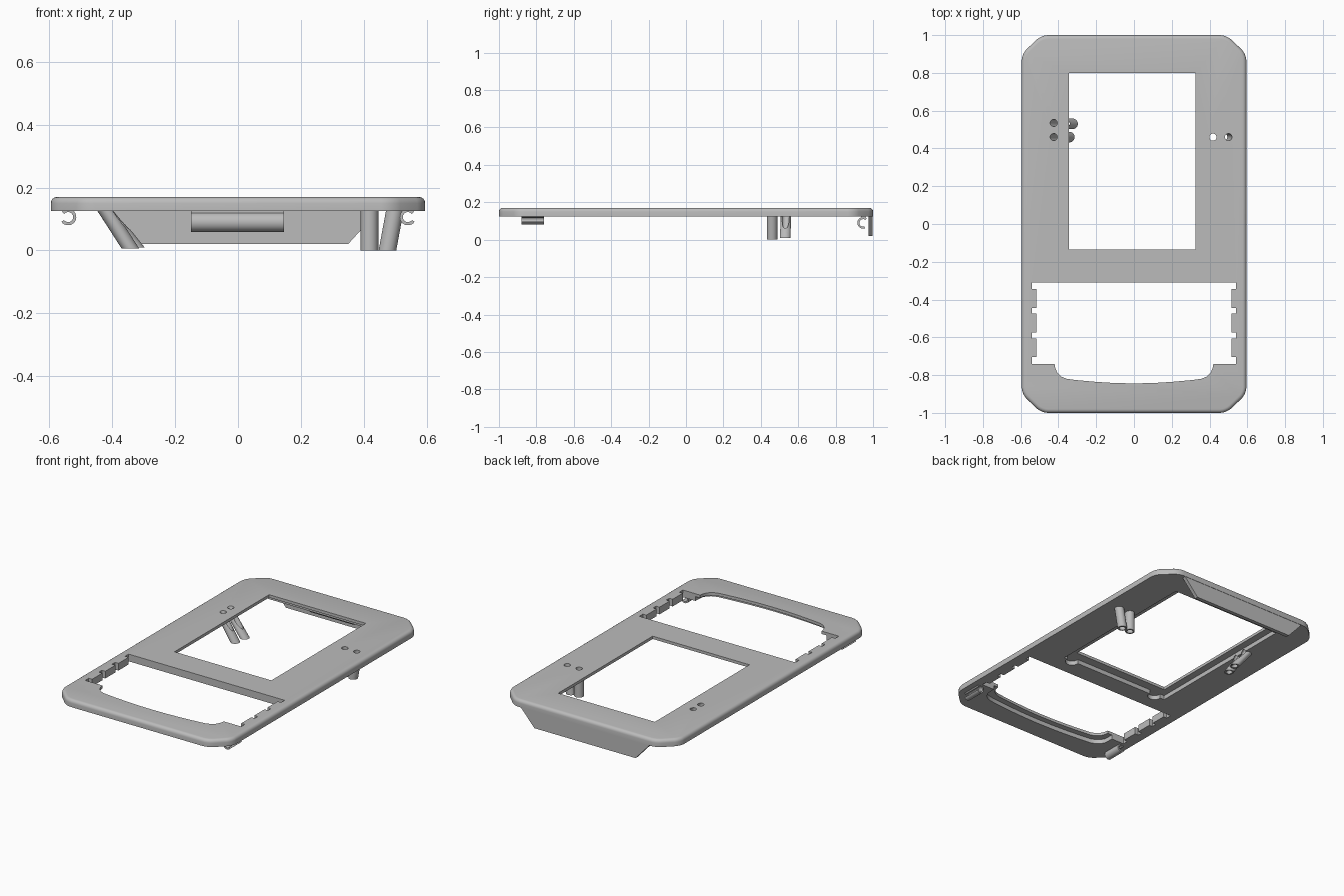
import bpy, bmesh, math
from mathutils import Vector

if "Cube" in bpy.data.objects:
    bpy.data.objects.remove(bpy.data.objects["Cube"])

grey = bpy.data.materials.new("light grey")
grey.use_nodes = True
COLOUR = (0.5, 0.5, 0.5, 1)
grey.diffuse_color = COLOUR
grey.node_tree.nodes["Principled BSDF"].inputs["Base Color"].default_value = COLOUR

BOTTOM, TOP, LIP = 0.125, 0.17, 0.152


def finish(name, bm):
    bmesh.ops.recalc_face_normals(bm, faces=bm.faces)
    mesh = bpy.data.meshes.new(name)
    bm.to_mesh(mesh)
    bm.free()
    mesh.materials.append(grey)
    ob = bpy.data.objects.new(name, mesh)
    bpy.context.collection.objects.link(ob)
    return ob


def extrude(bm, points, shift):
    """Sweep a closed outline of 3D points along a vector."""
    face = bm.faces.new([bm.verts.new(p) for p in points])
    new = bmesh.ops.extrude_face_region(bm, geom=[face], use_keep_orig=True)["geom"]
    bmesh.ops.translate(bm, vec=shift, verts=[g for g in new if isinstance(g, bmesh.types.BMVert)])


def prism(name, outline, z0, z1):
    bm = bmesh.new()
    extrude(bm, [(x, y, z0) for x, y in outline], (0, 0, z1 - z0))
    return finish(name, bm)


def mirrored(half):
    """Complete an outline from its +x half, listed from back to front."""
    return half + [(-x, y) for x, y in reversed(half) if x > 0]


def rect(x0, x1, y0, y1):
    return [(x0, y0), (x1, y0), (x1, y1), (x0, y1)]


def circle(x, y, r, n=24):
    return [(x + r * math.cos(2 * math.pi * i / n), y + r * math.sin(2 * math.pi * i / n)) for i in range(n)]


def cut(target, cutter):
    mod = target.modifiers.new("cut", 'BOOLEAN')
    mod.operation, mod.solver, mod.object = 'DIFFERENCE', 'EXACT', cutter
    bpy.context.view_layer.objects.active = target
    bpy.ops.object.modifier_apply(modifier=mod.name)
    bpy.data.objects.remove(cutter)


def smooth(ob):
    bpy.ops.object.select_all(action='DESELECT')
    ob.select_set(True)
    bpy.context.view_layer.objects.active = ob
    bpy.ops.object.shade_smooth_by_angle(angle=math.radians(32))


# Face plate with softened corners and a rounded top edge
bm = bmesh.new()
outer = mirrored([(0.49, 1), (0.595, 0.9), (0.595, -0.9), (0.49, -1)])
extrude(bm, [(x, y, BOTTOM) for x, y in outer], (0, 0, TOP - BOTTOM))
upright = [e for e in bm.edges if abs(e.verts[0].co.z - e.verts[1].co.z) > 0.01]
bmesh.ops.bevel(bm, geom=upright, offset=0.035, segments=4, profile=0.5, affect='EDGES')
rim = [e for e in bm.edges if all(v.co.z > TOP - 0.001 for v in e.verts)]
bmesh.ops.bevel(bm, geom=rim, offset=0.02, segments=4, profile=0.5, affect='EDGES')
plate = finish("face_plate", bm)

# Screen window with a wider pocket behind it, and two round notches in the pocket
cut(plate, prism("window_cutter", rect(-0.345, 0.325, -0.135, 0.8), 0, 1))
cut(plate, prism("pocket_cutter", rect(-0.39, 0.375, -0.19, 0.83), 0, LIP))
for x in (-0.32, 0.31):
    cut(plate, prism("notch_cutter", circle(x, -0.195, 0.04), 0, LIP))

# Lower opening with toothed sides and a curved front
WIDE, NARROW = 0.54, 0.516
half = [(WIDE, -0.31), (WIDE, -0.345)]
for y in (-0.345, -0.475, -0.605):
    half += [(NARROW, y), (NARROW, y - 0.1), (WIDE, y - 0.1)]
    if y > -0.6:
        half.append((WIDE, y - 0.13))
half += [(WIDE, -0.74), (0.42, -0.74)]
curve = [(0.416, -0.765), (0.405, -0.788), (0.385, -0.808), (0.355, -0.82), (0.3, -0.827),
         (0.2, -0.836), (0.1, -0.842), (0, -0.844)]
cut(plate, prism("opening_cutter", mirrored(half + curve), 0, 1))
recess = [(0.455, -0.7)] + [(x * 1.08, y - 0.035) for x, y in curve]
cut(plate, prism("front_recess_cutter", mirrored(recess), 0, LIP))

# Tubes under the plate: top centre, bottom centre, bottom height
tubes = {
    "left_straight_tube": ((0.418, 0.46), (0.418, 0.46), 0),
    "left_leaning_tube": ((0.5, 0.46), (0.475, 0.46), 0),
    "right_front_tube": ((-0.425, 0.46), (-0.342, 0.46), 0.006),
    "right_back_tube": ((-0.425, 0.535), (-0.325, 0.53), 0.01),
}


def leaning(name, top, bottom, z0, r, overrun=0):
    a, b = Vector((*bottom, z0)), Vector((*top, TOP if overrun else 0.135))
    step = (b - a) * overrun
    a, b = a - step, b + step
    bm = bmesh.new()
    extrude(bm, [(x, y, a.z) for x, y in circle(a.x, a.y, r)], b - a)
    return finish(name, bm)


for name, (top, bottom, z0) in tubes.items():
    tube = leaning(name, top, bottom, z0, 0.028)
    cut(tube, leaning("bore_cutter", top, bottom, z0, 0.019, 0.2))
    cut(plate, leaning("bore_cutter", top, bottom, z0, 0.019, 0.2))
    smooth(tube)


# Open round clips swept along a straight line
def clip(name, centre, across, along, r, wall, start, end):
    n = 20
    angles = [math.radians(start + (end - start) * i / n) for i in range(n + 1)]
    ring = [(math.cos(a) * r, math.sin(a) * r) for a in angles]
    ring += [(math.cos(a) * (r - wall), math.sin(a) * (r - wall)) for a in reversed(angles)]
    bm = bmesh.new()
    extrude(bm, [Vector(centre) + Vector(across) * u + Vector((0, 0, v)) for u, v in ring], along)
    smooth(finish(name, bm))


for side, label in ((1, "left"), (-1, "right")):
    clip(label + "_front_clip", (side * 0.54, -0.88, 0.106), (side, 0, 0), (0, 0.12, 0),
         0.026, 0.01, 40, 325)
clip("back_clip", (-0.15, 0.947, 0.09), (0, 1, 0), (0.297, 0, 0), 0.031, 0.011, 50, 290)
clip_mount = prism("back_clip_mount", rect(-0.15, 0.147, 0.935, 0.96), 0.112, 0.13)

# Tapered flap hanging from the back edge
bm = bmesh.new()
flap = [(0.45, 0.13), (0.35, 0.02), (-0.35, 0.02), (-0.45, 0.13)]
extrude(bm, [(x, 0.975, z) for x, z in flap], (0, 0.023, 0))
finish("back_flap", bm)

smooth(plate)
